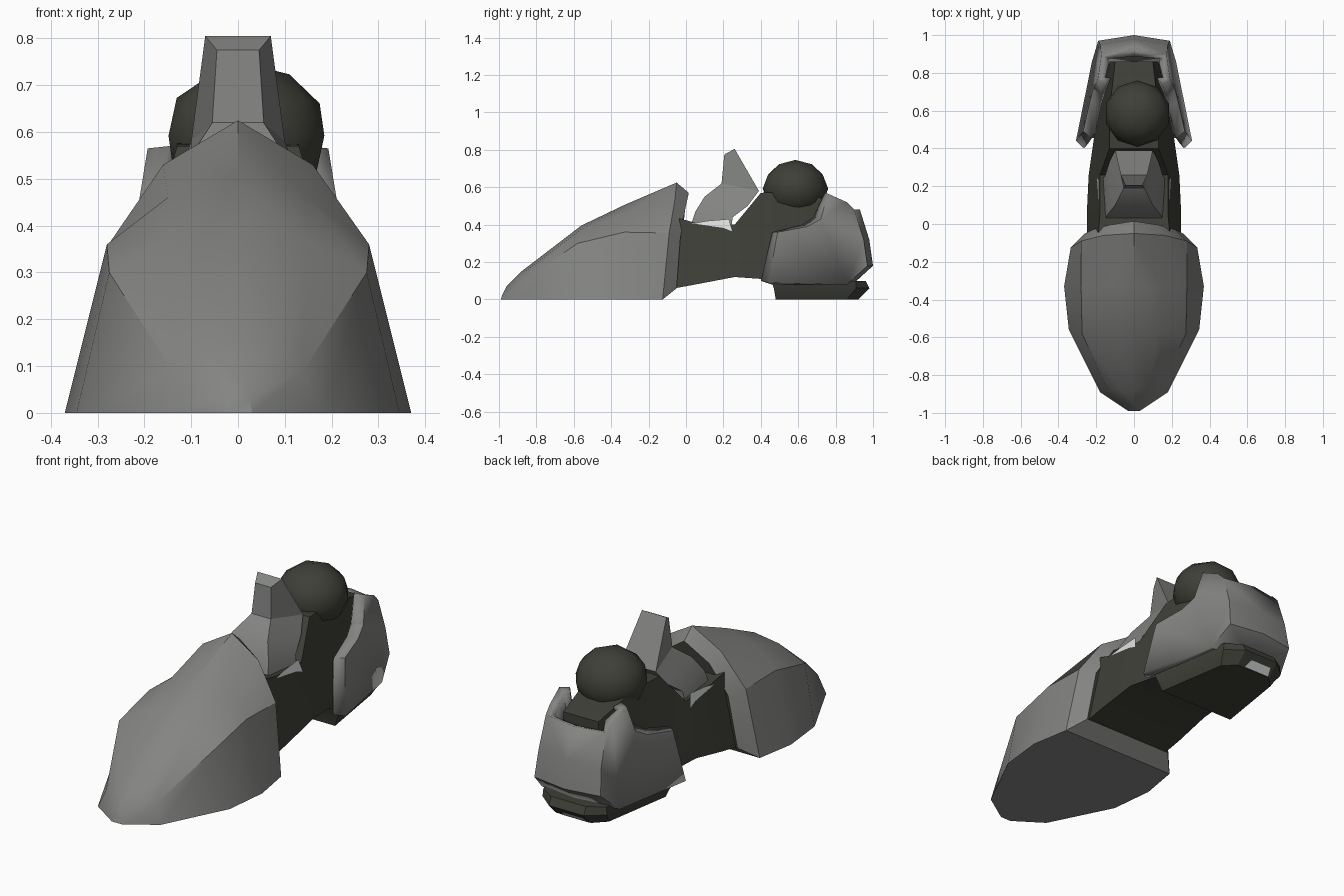
import bpy, bmesh, math

if "Cube" in bpy.data.objects:
    bpy.data.objects.remove(bpy.data.objects["Cube"], do_unlink=True)


def material(name, rgb):
    m = bpy.data.materials.new(name)
    m.use_nodes = True
    m.diffuse_color = (*rgb, 1)
    m.node_tree.nodes["Principled BSDF"].inputs["Base Color"].default_value = (*rgb, 1)
    return m


armor = material("armor grey", (0.23, 0.235, 0.225))
dark = material("dark joint", (0.05, 0.05, 0.04))
light = material("light inlay", (0.75, 0.77, 0.76))


def finish(bm, name, mats, smooth=True):
    """Turn a bmesh into a named, shaded object."""
    bm.normal_update()
    mesh = bpy.data.meshes.new(name)
    bm.to_mesh(mesh)
    bm.free()
    ob = bpy.data.objects.new(name, mesh)
    bpy.context.collection.objects.link(ob)
    for m in mats:
        mesh.materials.append(m)
    if smooth:
        bpy.ops.object.select_all(action="DESELECT")
        ob.select_set(True)
        bpy.context.view_layer.objects.active = ob
        bpy.ops.object.shade_smooth_by_angle(angle=math.radians(30))
    return ob


def mirrored(half):
    """Closed ring from the left half; points on the centre line are not doubled."""
    return half + [(-x, y, z) for x, y, z in reversed(half) if x > 0]


def loft(halves, name, mats, end_material=0):
    bm = bmesh.new()
    rings = [[bm.verts.new(p) for p in mirrored(h)] for h in halves]
    n = len(rings[0])
    for a, b in zip(rings, rings[1:]):
        for i in range(n):
            j = (i + 1) % n
            bm.faces.new((a[i], a[j], b[j], b[i]))
    bm.faces.new(rings[0])
    bm.faces.new(rings[-1]).material_index = end_material
    bmesh.ops.recalc_face_normals(bm, faces=bm.faces)
    return finish(bm, name, mats)


# Toe armor: base edge, shoulder, upper crease, ridge; the last ring is the rear lip
loft([
    [(.03, -.99, 0), (.025, -.98, .03), (.015, -.97, .05), (0, -.96, .07)],
    [(.18, -.89, 0), (.14, -.88, .09), (.07, -.88, .135), (0, -.88, .15)],
    [(.345, -.56, 0), (.275, -.58, .3), (.14, -.56, .375), (0, -.56, .395)],
    [(.37, -.33, 0), (.28, -.33, .36), (.15, -.33, .46), (0, -.33, .505)],
    [(.335, -.125, 0), (.28, -.09, .355), (.16, -.06, .53), (0, -.05, .625)],
    [(.26, -.05, .06), (.22, -.03, .33), (.13, -.005, .48), (0, .015, .57)],
], "toe_armor", [armor, dark], 1)

# Dark instep: y, lower half width, lower z, upper half width, upper z
instep = [
    (-.06, .25, .06, .19, .44), (.05, .25, .08, .18, .41),
    (.26, .24, .12, .18, .40), (.40, .22, .11, .13, .57),
    (.60, .19, .08, .13, .58), (.86, .13, .08, .10, .50),
]
loft([[(wb, y, zb), (wt, y, zt)] for y, wb, zb, wt, zt in instep], "instep", [dark])

# Ankle tongue: front edge and back edge of each level
loft([
    [(.045, .205, .775), (.07, .26, .805)],
    [(.055, .19, .62), (.10, .39, .58)],
    [(.10, .10, .55), (.13, .33, .50)],
    [(.14, .05, .47), (.155, .25, .44)],
    [(.15, .03, .41), (.17, .24, .37)],
], "ankle_tongue", [armor])

# Ankle ball
bm = bmesh.new()
bmesh.ops.create_icosphere(bm, subdivisions=2, radius=.175)
bmesh.ops.scale(bm, vec=(1, 1, .88), verts=bm.verts)
bmesh.ops.translate(bm, vec=(.018, .585, .592), verts=bm.verts)
finish(bm, "ankle_ball", [dark])

# Heel sole
loft([
    [(.22, .48, 0), (.16, .86, 0), (.10, .92, 0)],
    [(.245, .47, .06), (.185, .91, .06), (.10, .98, .06)],
    [(.26, .455, .1), (.18, .91, .1), (.10, .96, .1)],
], "heel_sole", [dark])

# Heel cuff: flat leaning sides, a bevelled front edge and a rear wall
front = [(.44, .09), (.49, .36), (.65, .39), (.72, .43), (.76, .565)]
inner = [(.40, .10), (.46, .36), (.62, .40), (.68, .44), (.74, .57)]
rear = [(.86, .52), (.90, .48), (.95, .32), (.97, .18), (.86, .08)]


def lean(y, z):
    return .407 - .205 * y - .103 * z


bm = bmesh.new()
middle = [bm.verts.new((0, y + .03, z)) for y, z in rear[1:]]
for s in (1, -1):
    f, r = ([bm.verts.new((s * lean(y, z), y, z)) for y, z in pts] for pts in (front, rear))
    g = [bm.verts.new((s * (lean(y, z) - .05), y, z)) for y, z in inner]
    faces = [f + r]
    for i in range(4):
        faces.append([g[i], g[i + 1], f[i + 1], f[i]])
    for i in range(3):
        faces.append([r[i + 1], middle[i], middle[i + 1], r[i + 2]])
    for loop in faces:
        bm.faces.new(loop)
bmesh.ops.recalc_face_normals(bm, faces=bm.faces)
side = max(bm.faces, key=lambda face: face.calc_center_median().x * face.calc_area())
if side.normal.x < 0:
    bmesh.ops.reverse_faces(bm, faces=bm.faces)
cuff = finish(bm, "heel_cuff", [armor])
wall = cuff.modifiers.new("wall", "SOLIDIFY")
wall.thickness = .045
wall.offset = -1

# Light inlays beside the tongue and under the heel
bm = bmesh.new()
patch = [(.03, .405), (.11, .42), (.23, .43), (.25, .36), (.20, .38)]
for s in (1, -1):
    bm.faces.new([bm.verts.new((s * (.271 - .2 * z), y, z)) for y, z in patch])
finish(bm, "instep_inlays", [light], False)

bm = bmesh.new()
bm.faces.new([bm.verts.new(p) for p in
              ((-.09, .926, .002), (.06, .926, .002), (.04, .957, .033), (-.08, .957, .033))])
finish(bm, "heel_inlay", [light], False)
